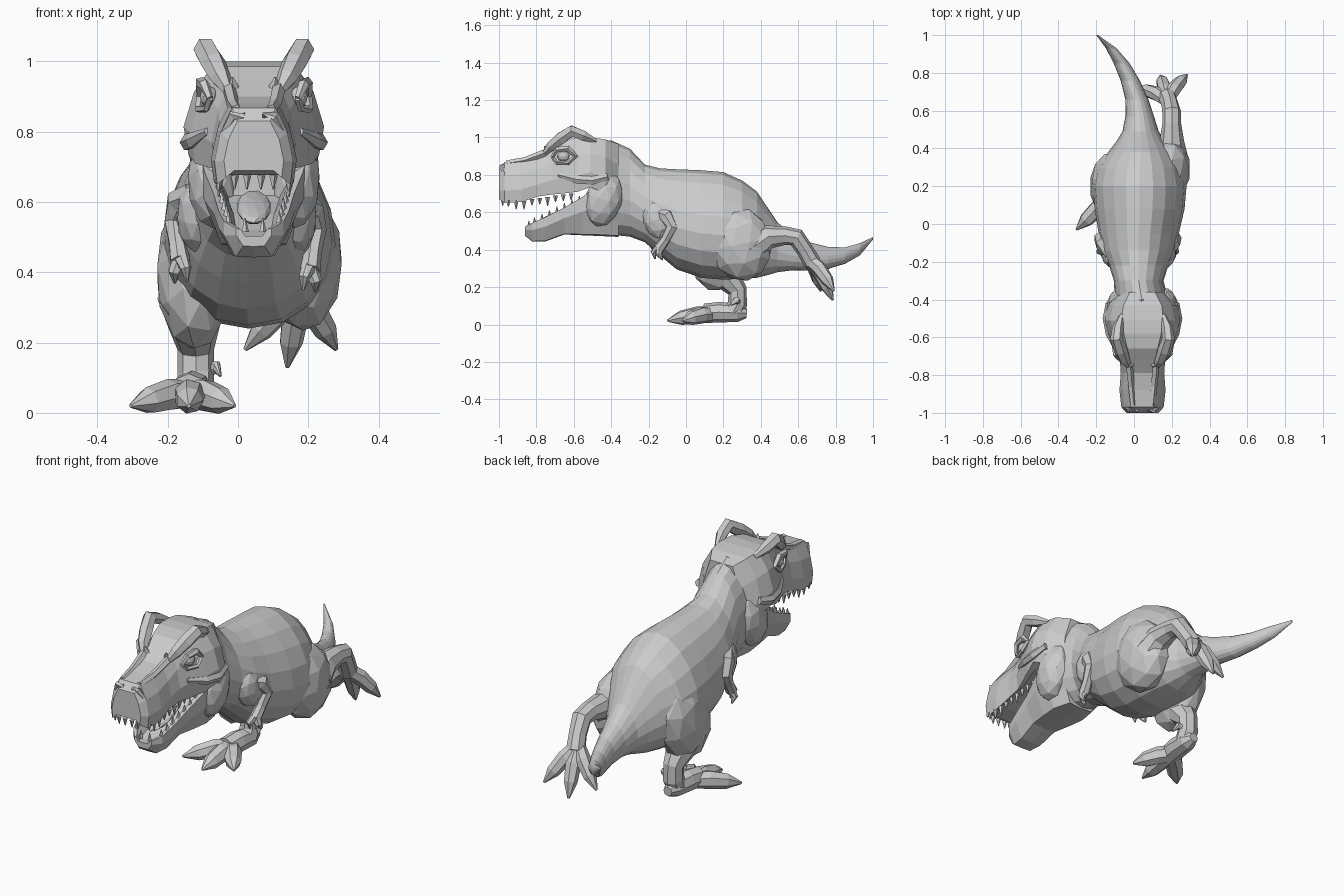
import bpy, bmesh
from math import sin, cos, pi
from mathutils import Vector, Euler

HX = 0.045   # centre line of the head


def finish(name, bm):
    bmesh.ops.recalc_face_normals(bm, faces=bm.faces)
    me = bpy.data.meshes.new(name)
    bm.to_mesh(me)
    bm.free()
    ob = bpy.data.objects.new(name, me)
    bpy.context.collection.objects.link(ob)
    return ob


def skin(bm, rings):
    vs = [[bm.verts.new(p) for p in r] for r in rings]
    n = len(vs[0])
    for a, b in zip(vs, vs[1:]):
        for i in range(n):
            j = (i + 1) % n
            bm.faces.new((a[i], a[j], b[j], b[i]))
    bm.faces.new(vs[0])
    bm.faces.new(vs[-1])


def loft(name, section, rings):
    """rings: (y, centre x, half width, bottom z, top z)"""
    bm = bmesh.new()
    skin(bm, [[(cx + u * w, y, (b + t) / 2 + v * (t - b) / 2) for u, v in section]
              for y, cx, w, b, t in rings])
    return finish(name, bm)


def tubes(name, paths, n=8):
    """each path: points (x, y, z, radius)"""
    bm = bmesh.new()
    for path in paths:
        pts = [Vector(p[:3]) for p in path]
        rings = []
        for i, p in enumerate(path):
            d = (pts[min(i + 1, len(pts) - 1)] - pts[max(i - 1, 0)]).normalized()
            side = Vector((1, 0, 0)) if abs(d.x) < 0.9 else Vector((0, 1, 0))
            e = (side - d * side.dot(d)).normalized()
            f = d.cross(e)
            rings.append([pts[i] + (e * cos(2 * pi * k / n) + f * sin(2 * pi * k / n)) * p[3]
                          for k in range(n)])
        skin(bm, rings)
    return finish(name, bm)


def blob(name, loc, radii, rot=(0, 0, 0), sub=2):
    bm = bmesh.new()
    bmesh.ops.create_icosphere(bm, subdivisions=sub, radius=1)
    m = Euler(rot).to_matrix()
    for v in bm.verts:
        v.co = m @ Vector(a * b for a, b in zip(v.co, radii)) + Vector(loc)
    return finish(name, bm)


def both(path):
    """mirror a path about the head centre line"""
    return [[(HX + s * x, y, z, r) for x, y, z, r in path] for s in (-1, 1)]


# neck, torso and tail in one skin
egg = [(cos(t) * (1 - 0.16 * sin(t)), sin(t)) for t in [2 * pi * (k + .5) / 18 for k in range(18)]]
loft("body", egg, [
    (-.50, .045, .12, .50, .96), (-.40, .04, .14, .48, .985), (-.30, .025, .13, .47, .94),
    (-.22, .025, .155, .44, .855), (-.14, .025, .19, .37, .835), (-.05, .025, .21, .295, .83),
    (.08, .03, .235, .25, .825), (.20, .03, .245, .24, .815), (.30, .03, .225, .245, .77),
    (.38, .035, .17, .25, .71), (.44, .035, .125, .265, .62), (.49, .035, .095, .28, .545),
    (.57, .03, .075, .29, .48), (.66, .015, .06, .29, .44), (.76, -.02, .05, .297, .415),
    (.85, -.065, .042, .325, .412), (.93, -.12, .028, .37, .435), (1.0, -.195, .005, .455, .468)])

# skull with a hollowed palate
upper = [(-.55, 1), (0, 1.0), (.55, 1), (.85, .35), (1, -.4), (.93, -1), (.65, -.75),
         (-.65, -.75), (-.93, -1), (-1, -.4), (-.85, .35)]
loft("skull", upper, [
    (-1.0, HX, .085, .67, .83), (-.97, HX, .112, .65, .868), (-.88, HX, .122, .655, .88),
    (-.79, HX, .115, .685, .90), (-.72, HX, .12, .695, .945), (-.66, HX, .145, .70, .985),
    (-.58, HX, .18, .71, 1.0), (-.51, HX, .20, .735, 1.0), (-.43, HX, .185, .70, .99),
    (-.36, HX, .12, .62, .965)])

# trough-shaped lower jaw
trough = [(-1, 1), (-1, .2), (-.6, -1), (0, -1.05), (.6, -1), (1, .2), (1, 1),
          (.75, .9), (.5, .15), (-.5, .15), (-.75, .9)]
loft("lower_jaw", trough, [
    (-.86, HX, .05, .475, .525), (-.82, HX, .085, .445, .545), (-.75, HX, .10, .448, .575),
    (-.65, HX, .115, .485, .625), (-.55, HX, .14, .482, .685), (-.46, HX, .155, .48, .75),
    (-.36, HX, .12, .475, .74)])
blob("tongue", (HX, -.68, .585), (.05, .13, .022), (.35, 0, 0))

# teeth along both jaws
teeth = []
for k in range(9):
    y = -.95 + k * .042
    z = .665 + max(0, k - 2) * .006
    size = .05 if k in (1, 2, 5) else .035
    teeth += both([(.1, y, z, .014), (.1, y, z - size, .002)])
for x in (.02, .055):
    teeth += both([(x, -.98, .675, .013), (x, -.98, .635, .002)])
for k in range(7):
    y, z, x = -.81 + k * .04, .535 + k * .019, .072 + k * .006
    teeth += both([(x, y, z, .012), (x, y, z + .038, .002)])
teeth += both([(.025, -.84, .515, .011), (.025, -.84, .555, .002)])
tubes("teeth", teeth, 5)

# face: brow horns, eyes, lids, nostrils, snout ridges, cheeks
tubes("brow_horns", both([(.07, -.76, .91, .012), (.095, -.72, .955, .03), (.115, -.67, .995, .036),
                          (.138, -.61, 1.035, .034), (.13, -.55, 1.01, .03), (.11, -.48, .98, .012)]), 6)
tubes("brow_spikes", both([(.055, -.74, .91, .022), (.062, -.755, .955, .004)]), 4)
tubes("snout_ridges", both([(.05, -.96, .862, .016), (.06, -.86, .878, .018), (.07, -.75, .92, .02)]), 5)
tubes("nostrils", both([(.025, -.985, .845, .01), (.06, -.985, .845, .016), (.085, -.965, .80, .01)]), 5)
tubes("eyelids", both([(.125, -.715, .895, .01), (.142, -.69, .935, .016), (.15, -.63, .94, .018),
                       (.152, -.59, .90, .014), (.157, -.63, .865, .012), (.135, -.69, .865, .01),
                       (.125, -.715, .895, .01)]), 5)
tubes("cheek_ridges", both([(.13, -.68, .80, .012), (.17, -.58, .775, .025), (.185, -.50, .77, .026),
                            (.175, -.42, .79, .02)]), 6)
for s, side in ((-1, "left"), (1, "right")):
    blob(side + "_eye", (HX + s * .128, -.655, .90), (.026, .034, .03))
    blob(side + "_jaw_muscle", (HX + s * .115, -.44, .67), (.075, .10, .15), (-.25, 0, 0))
    blob(side + "_shoulder", (.025 + s * .14, -.15, .56), (.06, .08, .11), (.3, 0, 0))

# small arms with two claws each
for side, s, cx, dz in (("right", 1, 0, 0), ("left", -1, .04, .025)):
    arm = [[(.16, -.16, .60, .04), (.205, -.10, .575, .042), (.217, -.075, .52, .035),
            (.212, -.11, .455, .026), (.205, -.145, .405, .03)],
           [(.205, -.14, .41, .024), (.222, -.145, .375, .018), (.22, -.125, .345, .004)],
           [(.20, -.15, .41, .022), (.188, -.175, .385, .016), (.185, -.165, .35, .004)]]
    tubes(side + "_arm", [[(cx + s * x, y, z + dz, r) for x, y, z, r in p] for p in arm], 7)


def toes(name, base, tips, r, lift):
    b = Vector(base)
    paths = []
    for t in tips:
        t = Vector(t)
        k1, k2 = b.lerp(t, .35) + Vector(lift), b.lerp(t, .7) + Vector(lift) * .6
        paths.append([(*b, r * .9), (*k1, r), (*k2, r * .85), (*t, .006)])
    tubes(name, paths, 7)


# planted left leg
blob("left_thigh", (-.125, .2, .40), (.11, .17, .23), (-.35, 0, 0))
tubes("left_shin", [[(-.13, .16, .33, .10), (-.125, .22, .25, .075), (-.12, .275, .18, .052),
                     (-.12, .275, .11, .052), (-.12, .25, .06, .05)]])
tubes("left_foot", [[(-.12, .325, .06, .025), (-.12, .28, .062, .048), (-.13, .18, .066, .055),
                     (-.14, .10, .06, .052)],
                    [(-.10, .27, .12, .03), (-.06, .27, .13, .018), (-.05, .24, .105, .004)]])
toes("left_toes", (-.135, .14, .055), [(-.305, -.03, .02), (-.14, -.10, .02), (-.01, -.02, .02)],
     .046, (0, 0, .008))

# right leg trailing behind
blob("right_thigh", (.185, .29, .43), (.115, .17, .20), (.2, 0, 0))
tubes("right_shin", [[(.20, .34, .40, .09), (.20, .44, .47, .065), (.20, .53, .475, .05),
                      (.20, .59, .465, .05), (.19, .635, .40, .045), (.175, .675, .33, .048)]])
toes("right_toes", (.175, .655, .35), [(.28, .79, .18), (.14, .785, .13), (.02, .72, .18)],
     .04, (0, .012, .008))
